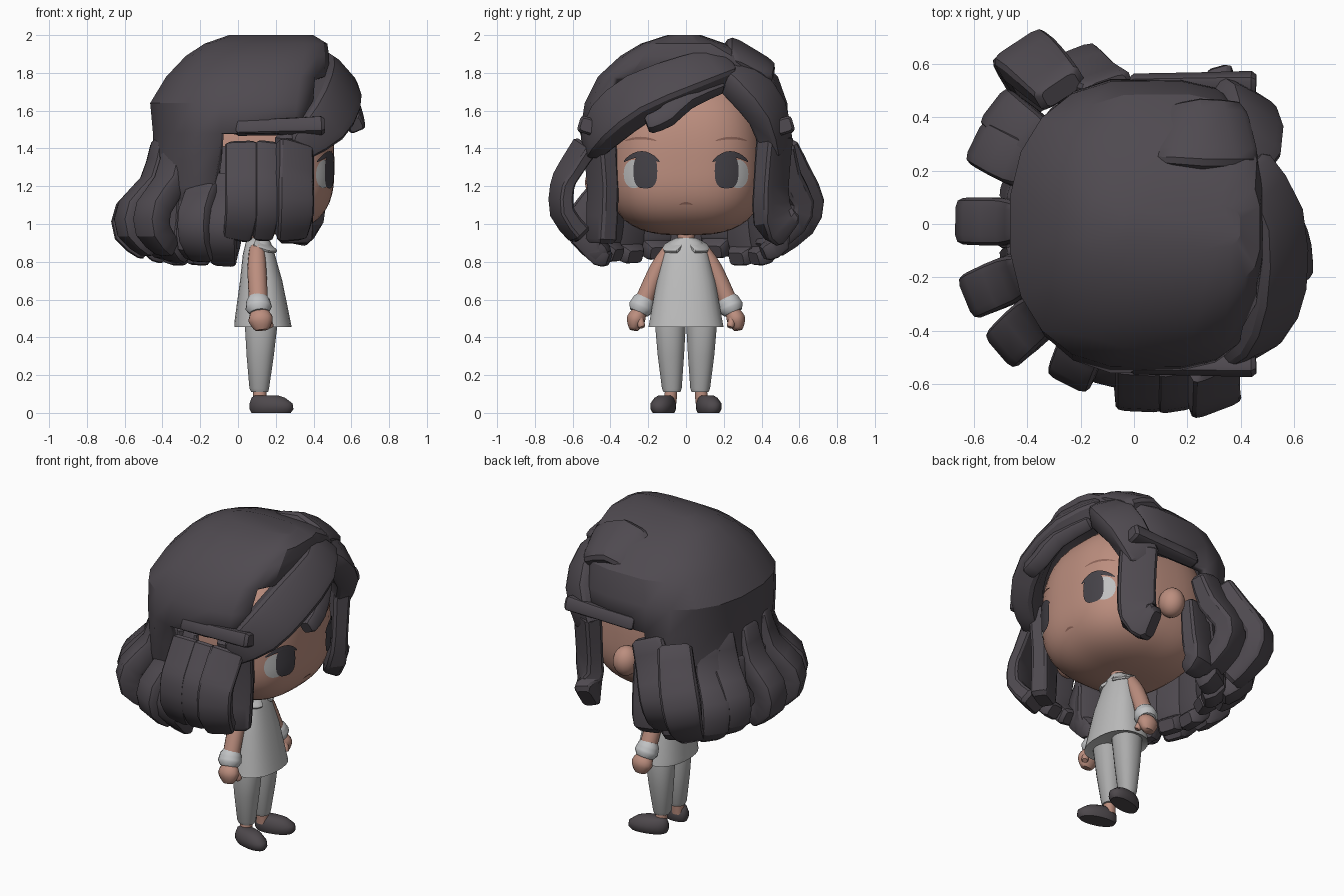
import bpy, bmesh, math, random
from mathutils import Vector

if "Cube" in bpy.data.objects:
    bpy.data.objects.remove(bpy.data.objects["Cube"])
random.seed(3)

def material(name, r, g, b):
    m = bpy.data.materials.new(name)
    m.diffuse_color = (r, g, b, 1)
    m.use_nodes = True
    m.node_tree.nodes["Principled BSDF"].inputs["Base Color"].default_value = m.diffuse_color
    return m

HAIR = material("hair charcoal", 0.078, 0.068, 0.08)
SKIN = material("skin", 0.50, 0.27, 0.21)
SHIRT = material("shirt grey", 0.50, 0.50, 0.50)
PANTS = material("trouser grey", 0.41, 0.41, 0.41)
TRIM = material("cuff white", 0.53, 0.54, 0.55)
SHOE = material("shoe dark", 0.075, 0.065, 0.072)
EYE = material("eye dark", 0.06, 0.055, 0.065)
WHITE = material("eye white", 0.52, 0.52, 0.52)
LINE = material("brow brown", 0.27, 0.13, 0.10)

def finish(bm, name, mat, angle=50):
    bmesh.ops.recalc_face_normals(bm, faces=bm.faces)
    me = bpy.data.meshes.new(name)
    bm.to_mesh(me)
    bm.free()
    me.materials.append(mat)
    ob = bpy.data.objects.new(name, me)
    bpy.context.collection.objects.link(ob)
    bpy.ops.object.select_all(action='DESELECT')
    ob.select_set(True)
    bpy.context.view_layer.objects.active = ob
    bpy.ops.object.shade_smooth_by_angle(angle=math.radians(angle))
    return ob

def sup(t, p):
    c, s = math.cos(t), math.sin(t)
    return (math.copysign(abs(c) ** (2 / p), c), math.copysign(abs(s) ** (2 / p), s))

def skin_rings(rings, caps=True):
    bm = bmesh.new()
    vs = [[bm.verts.new(p) for p in r] for r in rings]
    n = len(rings[0])
    for a, b in zip(vs, vs[1:]):
        for i in range(n):
            bm.faces.new((a[i], a[(i + 1) % n], b[(i + 1) % n], b[i]))
    if caps:
        bm.faces.new(vs[0])
        bm.faces.new(vs[-1])
    return bm

def rings_z(rows, n=20, p=2.2, front_p=None):
    """Horizontal rings from rows of (z, x0, x1, y0, y1); front_p squares off the +x half."""
    out = []
    for z, x0, x1, y0, y1 in rows:
        pts = []
        for i in range(n):
            t = 2 * math.pi * (i + .5) / n
            pts.append(sup(t, front_p if front_p and math.cos(t) > 0 else p))
        out.append([Vector(((x0 + x1) / 2 + c * (x1 - x0) / 2,
                            (y0 + y1) / 2 + s * (y1 - y0) / 2, z)) for c, s in pts])
    return out

def sweep(name, pts, mat, n=12, p=5, sub=2, centre=(0.05, 0, 1.35), angle=32):
    """Sweep a boxy section along points (x, y, z, width, thickness), facing out from centre."""
    fine = []
    for k in range(len(pts) - 1):
        q = [Vector(pts[min(max(j, 0), len(pts) - 1)]) for j in (k - 1, k, k + 1, k + 2)]
        for s in range(sub):
            t = s / sub
            fine.append(0.5 * (2 * q[1] + (q[2] - q[0]) * t + (2 * q[0] - 5 * q[1] + 4 * q[2] - q[3]) * t * t
                               + (3 * q[1] - q[0] - 3 * q[2] + q[3]) * t ** 3))
    fine.append(Vector(pts[-1]))
    pos = [Vector(f[:3]) for f in fine]
    rings = []
    for i, f in enumerate(fine):
        tan = (pos[min(i + 1, len(pos) - 1)] - pos[max(i - 1, 0)]).normalized()
        nor = pos[i] - Vector(centre)
        nor = (nor - tan * nor.dot(tan)).normalized()
        side = tan.cross(nor)
        def ring(at, k):
            return [at + side * c * f[3] / 2 * k + nor * s * f[4] / 2 * k
                    for c, s in (sup(2 * math.pi * (j + .5) / n, p) for j in range(n))]
        e = min(f[3], f[4]) * 0.2
        if i == 0:
            rings.append(ring(pos[i] - tan * e, 0.75))
        rings.append(ring(pos[i], 1))
        if i == len(fine) - 1:
            rings.append(ring(pos[i] + tan * e, 0.75))
    return finish(skin_rings(rings), name, mat, angle)

# Head: boxy ellipsoid, fuller at the bottom
HC, HA, HB, HP = Vector((0.08, 0, 1.30)), 0.43, 0.415, 2.8
def face_x(y, z):
    c = 0.36 if z < HC.z else 0.50
    r = 1 - abs(y / HB) ** HP - abs((z - HC.z) / c) ** HP
    return HC.x + HA * max(r, 0) ** (1 / HP)

bm = bmesh.new()
bmesh.ops.create_uvsphere(bm, u_segments=48, v_segments=32, radius=1)
for v in bm.verts:
    d = v.co.copy()
    k = sum(abs(a) ** HP for a in d) ** (-1 / HP)
    v.co = HC + Vector((d.x * HA, d.y * HB, d.z * (0.36 if d.z < 0 else 0.50))) * k
finish(bm, "head", SKIN)

def plate(name, cy, cz, ry, rz, mat, lift, p=2.2, bend=0):
    """Thin decal following the curve of the face."""
    bm = bmesh.new()
    rows = []
    for k in range(1, 5):
        row = []
        for i in range(24):
            c, s = sup(2 * math.pi * i / 24, p)
            y, z = cy + c * ry * k / 4, cz + s * rz * k / 4 - bend * (c * k / 4) ** 2
            row.append(bm.verts.new((face_x(y, z) + lift, y, z)))
        rows.append(row)
    mid = bm.verts.new((face_x(cy, cz) + lift, cy, cz))
    for i in range(24):
        j = (i + 1) % 24
        bm.faces.new((mid, rows[0][i], rows[0][j]))
        for a, b in zip(rows, rows[1:]):
            bm.faces.new((a[i], b[i], b[j], a[j]))
    return finish(bm, name, mat)

for s, tag in ((-1, "right"), (1, "left")):
    # Face details
    plate(tag + "_eye_white", s * 0.275, 1.265, 0.055, 0.075, WHITE, 0.004)
    plate(tag + "_iris", s * 0.215, 1.28, 0.063, 0.092, EYE, 0.007, 2.8)
    plate(tag + "_lash", s * 0.235, 1.37, 0.095, 0.016, EYE, 0.009, 2, 0.04)
    plate(tag + "_brow", s * 0.24, 1.455, 0.085, 0.007, LINE, 0.004, 2, 0.015)
    # Ear
    bm = bmesh.new()
    bmesh.ops.create_uvsphere(bm, u_segments=16, v_segments=12, radius=1)
    for v in bm.verts:
        v.co = Vector((0.1 + v.co.x * 0.075, s * 0.455 + v.co.y * 0.08, 1.22 + v.co.z * 0.09))
    finish(bm, tag + "_ear", SKIN)
    # Arm, cuff and hand
    arm = dict(n=14, p=2, sub=3, centre=(-3, 0, 0.7), angle=50)
    sweep(tag + "_arm", [(0.10, s * 0.085, 0.87, .07, .08), (0.10, s * 0.15, 0.76, .09, .10),
                         (0.11, s * 0.235, 0.56, .10, .10)], SKIN, **arm)
    sweep(tag + "_cuff", [(0.105, s * 0.222, 0.595, .12, .125), (0.11, s * 0.24, 0.555, .135, .14)], TRIM, **arm)
    sweep(tag + "_hand", [(0.11, s * 0.24, 0.54, .07, .09), (0.12, s * 0.265, 0.495, .10, .13),
                          (0.125, s * 0.275, 0.45, .06, .09)], SKIN, **arm)
    sweep(tag + "_thumb", [(0.15, s * 0.25, 0.51, .04, .04), (0.17, s * 0.235, 0.46, .04, .04)], SKIN, **arm)
    # Trouser leg, ankle and shoe
    def span(a, b):
        return (min(s * a, s * b), max(s * a, s * b))
    finish(skin_rings(rings_z([(0.11, 0.07, 0.16, *span(0.03, 0.12)), (0.13, 0.06, 0.165, *span(0.022, 0.128)),
                               (0.3, 0.045, 0.19, *span(0.01, 0.15)), (0.47, 0.035, 0.21, *span(0, 0.165)),
                               (0.52, 0.05, 0.2, *span(0, 0.15))])), tag + "_trouser_leg", PANTS)
    finish(skin_rings(rings_z([(0.05, 0.08, 0.15, *span(0.05, 0.12)),
                               (0.13, 0.08, 0.15, *span(0.045, 0.11))])), tag + "_ankle", SKIN)
    sh = rings_z([(0, 0.07, 0.28, *span(0.065, 0.17)), (0.02, 0.06, 0.295, *span(0.057, 0.182)),
                  (0.05, 0.06, 0.29, *span(0.057, 0.182)), (0.08, 0.07, 0.25, *span(0.07, 0.165)),
                  (0.093, 0.09, 0.21, *span(0.085, 0.145))])
    for r in sh:
        for v in r:
            v.y += s * (v.x - 0.17) * 0.2
    finish(skin_rings(sh), tag + "_shoe", SHOE)
    # Collar flap
    sweep(tag + "_collar", [(0.09, s * 0.085, 0.90, .07, .02), (0.15, s * 0.08, 0.88, .09, .02),
                            (0.185, s * 0.035, 0.87, .06, .02)], SHIRT, centre=(0.1, 0, 0.75))

plate("mouth", 0, 1.11, 0.035, 0.006, LINE, 0.004, 2, 0.008)
# Neck and shirt
finish(skin_rings(rings_z([(0.88, 0.06, 0.16, -.045, .045), (1.0, 0.06, 0.16, -.045, .045)])), "neck", SKIN)
finish(skin_rings(rings_z([(0.47, 0.0, 0.26, -.17, .17), (0.455, -0.02, 0.285, -.2, .2), (0.48, -0.02, 0.28, -.195, .195),
                           (0.7, 0.01, 0.235, -.155, .155), (0.84, 0.025, 0.195, -.12, .12),
                           (0.9, 0.04, 0.175, -.09, .09), (0.925, 0.06, 0.16, -.055, .055)], 28, 2.4)), "shirt", SHIRT)

# Hair cap: lofted shell, open at the face
cap = skin_rings(rings_z([(1.0, -0.47, 0.4, -.46, .46), (1.2, -0.48, 0.4, -.51, .51), (1.33, -0.455, 0.42, -.54, .54),
                          (1.48, -0.455, 0.46, -.565, .55), (1.64, -0.47, 0.48, -.54, .54), (1.78, -0.385, 0.485, -.47, .49),
                          (1.89, -0.28, 0.485, -.35, .37), (1.955, -0.18, 0.475, -.24, .21), (2.0, -0.05, 0.40, -.1, .08)],
                         20, 2.3, 3.6))
drop = []
for f in cap.faces:
    c = f.calc_center_median()
    if c.z < 1.42 and (c.x > -0.03 or c.z < 1.05 and len(f.verts) > 4) or (c.x > 0.38 and c.z < 1.74 and abs(c.y) < 0.42):
        drop.append(f)
bmesh.ops.delete(cap, geom=drop, context='FACES')
ob = finish(cap, "hair_cap", HAIR, 25)
mod = ob.modifiers.new("thickness", 'SOLIDIFY')
mod.thickness, mod.offset = 0.06, -1

# Fringe, parted towards +y
sweep("fringe_long", [(0.43, 0.2, 1.84, .2, .12), (0.52, 0.02, 1.775, .24, .15), (0.52, -0.25, 1.665, .27, .16),
                      (0.45, -0.42, 1.53, .25, .15), (0.33, -0.5, 1.41, .16, .1)], HAIR)
sweep("fringe_short", [(0.33, 0.16, 1.87, .2, .12), (0.43, 0.3, 1.75, .24, .16), (0.42, 0.43, 1.59, .23, .15),
                       (0.34, 0.48, 1.41, .2, .12)], HAIR)
sweep("crown_bump", [(0.1, 0.32, 1.83, .26, .1), (0.25, 0.32, 1.86, .3, .16), (0.40, 0.32, 1.80, .28, .14)], HAIR)
sweep("fringe_curl", [(0.48, 0.17, 1.74, .1, .08), (0.57, 0.0, 1.67, .12, .1), (0.61, -0.1, 1.57, .1, .1),
                      (0.62, -0.19, 1.53, .09, .09)], HAIR)
for s, tag in ((-1, "right"), (1, "left")):
    sweep(tag + "_temple_strand", [(0.0, s * 0.525, 1.51, .08, .07), (0.25, s * 0.525, 1.515, .08, .08),
                                   (0.44, s * 0.52, 1.52, .09, .1)], HAIR)

# Locks in front of the ears
sweep("right_front_lock", [(0.3, -0.46, 1.46, .2, .12), (0.3, -0.44, 1.2, .2, .11), (0.3, -0.45, 0.92, .18, .11)], HAIR)
sweep("left_front_lock", [(0.36, 0.47, 1.46, .22, .12), (0.36, 0.45, 1.2, .22, .11), (0.35, 0.46, 1.04, .22, .13),
                          (0.32, 0.53, 0.97, .2, .11)], HAIR)
# Outer side locks
for x, w in ((0.02, .18), (0.15, .13), (0.3, .2)):
    sweep("right_side_lock", [(x, -0.535, 1.41, w, .08), (x, -0.62, 1.28, w, .07), (x, -0.655, 1.2, w, .08),
                              (x, -0.655, 1.06, w, .09), (x - .02, -0.57, 0.95, w * .85, .1)], HAIR)
for x, y in ((-0.36, -.02), (-0.18, -0.06)):
    sweep("left_side_lock", [(x + .08, 0.51, 1.42, .2, .1), (x + .02, 0.59 + y, 1.27, .22, .13), (x - .05, 0.65 + y, 1.13, .23, .13),
                             (x - .05, 0.61 + y, 1.0, .2, .13), (x, 0.48 + y, 0.88, .15, .1)], HAIR)

# Curled locks around the back: outer row, then inner row underneath
for i, (x, y) in enumerate([(-.47, .40), (-.53, .28), (-.59, .01), (-.56, -.25), (-.45, -.43), (-.22, -.53), (-.08, -.53)]):
    j = random.uniform(-.03, .03)
    def at(k, z, w, t):
        return (x * k, y * k, z + j, w, t)
    sweep("back_lock", [at(.72, 1.42, .15, .08), at(.79, 1.22, .18, .12), at(.99, 1.08, .18, .14),
                        at(1.0, 0.96, .17, .14), at(.84, 0.87, .14, .11)], HAIR)
for i in range(9):
    a = math.radians(100 + 20 * i)
    c, s = math.cos(a), math.sin(a)
    b = random.uniform(-.02, .03)
    sweep("under_lock", [(c * .44, s * .46, 1.25, .2, .09), (c * .45, s * .48, 1.0, .2, .11),
                         (c * .46, s * .49, 0.87 + b, .17, .11), (c * .40, s * .43, 0.83 + b, .13, .09)], HAIR)
